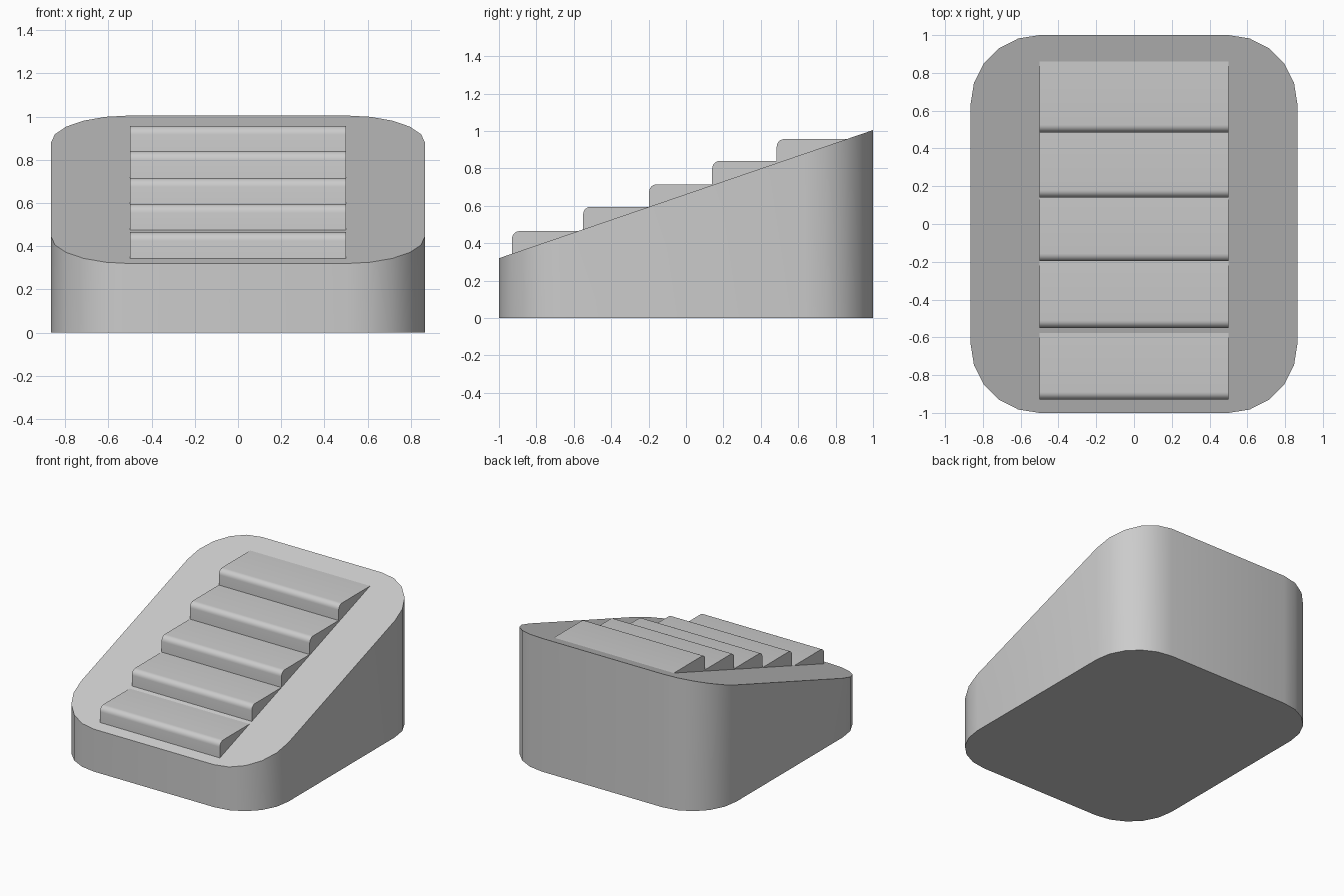
import bpy, bmesh
from math import sin, cos, pi, radians

cube = bpy.data.objects.get("Cube")
if cube:
    bpy.data.objects.remove(cube, do_unlink=True)

grey = bpy.data.materials.new("plain grey")
grey.use_nodes = True
COLOUR = (0.6, 0.6, 0.6, 1)
grey.diffuse_color = COLOUR
grey.node_tree.nodes["Principled BSDF"].inputs["Base Color"].default_value = COLOUR

HALF_X, HALF_Y, CORNER = 0.865, 1.0, 0.365
STAIR_HALF = 0.5


def slope(y):
    return 0.6625 + 0.3425 * y


def arc(cx, cy, r, start, end, n):
    return [(cx + r * cos(start + (end - start) * i / n),
             cy + r * sin(start + (end - start) * i / n)) for i in range(n + 1)]


def prism(name, lower, upper):
    """Solid between two matching outlines."""
    bm = bmesh.new()
    a = [bm.verts.new(p) for p in lower]
    b = [bm.verts.new(p) for p in upper]
    bm.faces.new(a)
    bm.faces.new(b)
    for i in range(len(a)):
        j = (i + 1) % len(a)
        bm.faces.new((a[i], a[j], b[j], b[i]))
    bmesh.ops.recalc_face_normals(bm, faces=bm.faces)
    mesh = bpy.data.meshes.new(name)
    bm.to_mesh(mesh)
    bm.free()
    mesh.materials.append(grey)
    obj = bpy.data.objects.new(name, mesh)
    bpy.context.collection.objects.link(obj)
    bpy.ops.object.select_all(action="DESELECT")
    obj.select_set(True)
    bpy.context.view_layer.objects.active = obj
    bpy.ops.object.shade_smooth_by_angle(angle=radians(30))
    return obj


# Rounded base with a sloping top
outline = []
for k, (sx, sy) in enumerate([(1, 1), (-1, 1), (-1, -1), (1, -1)]):
    outline += arc(sx * (HALF_X - CORNER), sy * (HALF_Y - CORNER), CORNER,
                   k * pi / 2, (k + 1) * pi / 2, 5)
prism("sloped_base", [(x, y, 0) for x, y in outline],
      [(x, y, slope(y)) for x, y in outline])

# Stair treads with a rounded nose, set slightly into the slope
ROUND, SINK = 0.04, 0.03
steps = [(-0.93, 0.465), (-0.55, 0.595), (-0.197, 0.715), (0.14, 0.84), (0.485, 0.957)]
for n, (front, top) in enumerate(steps, 1):
    back = (top - slope(0)) / 0.3425
    profile = [(front, slope(front) - SINK)]
    profile += arc(front + ROUND, top - ROUND, ROUND, pi, pi / 2, 6)
    profile += [(back, top), (back, top - SINK)]
    prism(f"step_{n}", [(-STAIR_HALF, y, z) for y, z in profile],
          [(STAIR_HALF, y, z) for y, z in profile])
